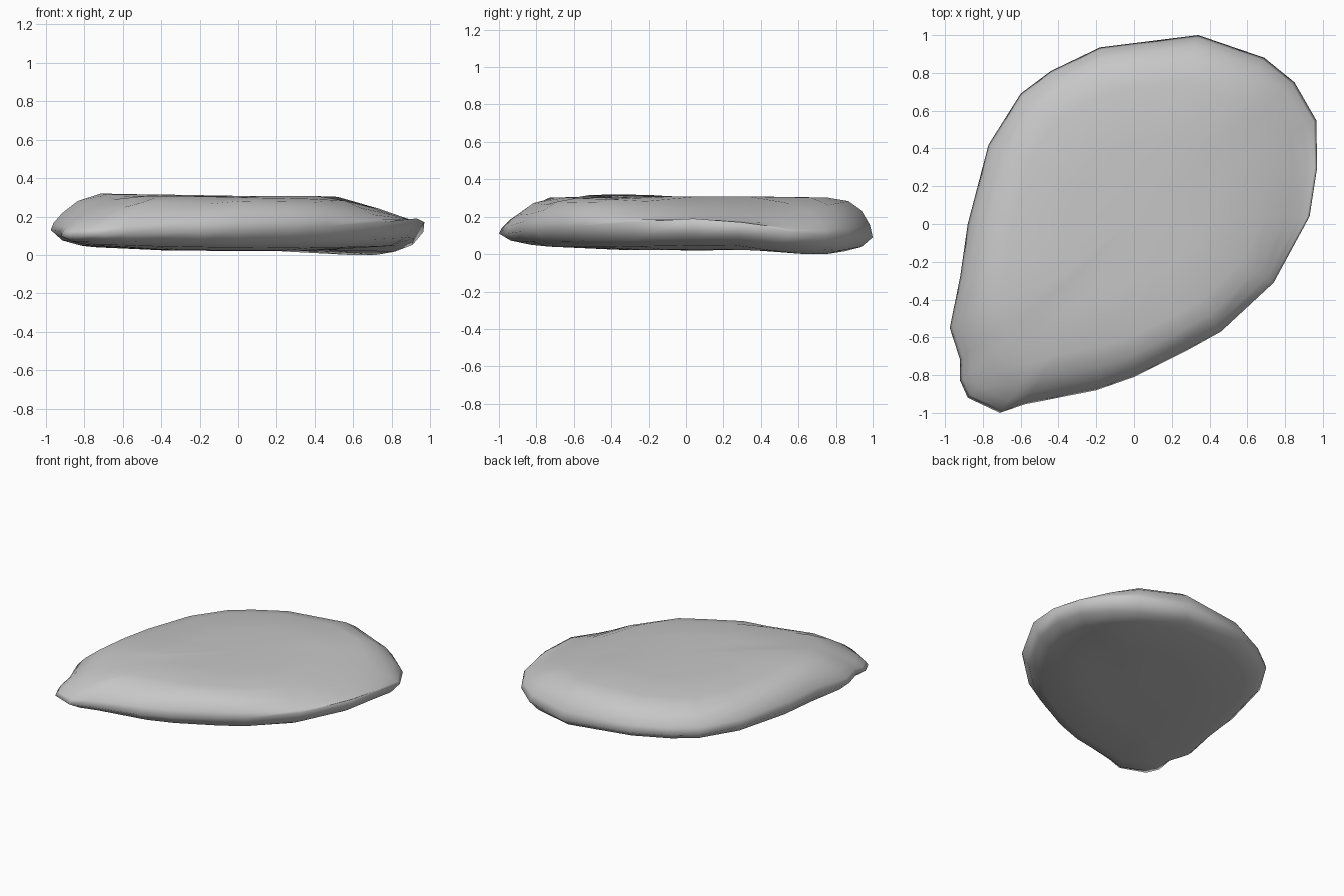
import bpy
import bmesh
from mathutils import Vector

cube = bpy.data.objects.get("Cube")
if cube:
    bpy.data.objects.remove(cube, do_unlink=True)

# Stone colour
stone = bpy.data.materials.new("stone_grey")
stone.use_nodes = True
colour = (0.57, 0.57, 0.57, 1)
stone.diffuse_color = colour
stone.node_tree.nodes["Principled BSDF"].inputs["Base Color"].default_value = colour

# Rim of the stone, anticlockwise, as a teardrop with a blunt tip: x, y, height
outline = [(.97, .3, .17), (.965, .55, .12), (.85, .75, .1), (.69, .88, .09),
           (.34, 1, .09), (-.18, .935, .11), (-.44, .81, .11), (-.6, .69, .11),
           (-.77, .42, .12), (-.88, 0, .12), (-.92, -.28, .13), (-.975, -.55, .13),
           (-.92, -.72, .12), (-.92, -.83, .1), (-.88, -.92, .1), (-.71, -1, .11),
           (-.58, -.955, .11), (-.2, -.88, .12), (0, -.81, .13), (.28, -.67, .14),
           (.46, -.57, .15), (.74, -.31, .17), (.93, .04, .19)]

# Rings from underside to crown: size, and level where -1 is the underside,
# 0 the rim and 1 the crown
rings = [(.45, -1), (.84, -.93), (.94, -.66), (1, 0), (.985, .3),
         (.94, .64), (.86, .89), (.74, .98), (.42, 1)]
middle = Vector((.03, .05))


def top_height(x, y):
    right = .3 * max(0, x - .52)
    front_right = .06 * max(0, .7 * (x - y) - .35)
    back_left = .1 * max(0, .7 * (y - x) - .5)
    tip = .22 * max(0, -x - y - 1.25)
    hump = .02 * max(0, 1 - ((x + .6) ** 2 + (y + .35) ** 2) * 12)
    return .307 - right - front_right - back_left - tip + hump


def bottom_height(x, y):
    rise = .025 * (x * x + y * y)
    heel = max(0, 1 - ((x - .65) ** 2 + (y - .78) ** 2) * 4)
    return .02 + rise - .065 * heel


def place(x, y, rim, level):
    end = top_height(x, y) if level > 0 else bottom_height(x, y)
    return (x, y, max(0, rim + (end - rim) * abs(level)))


# Pebble body
bm = bmesh.new()
loops = []
for size, level in rings:
    loop = []
    for x, y, rim in outline:
        p = middle + (Vector((x, y)) - middle) * size
        loop.append(bm.verts.new(place(p.x, p.y, rim, level)))
    loops.append(loop)

count = len(outline)
for lower, upper in zip(loops, loops[1:]):
    for i in range(count):
        j = (i + 1) % count
        bm.faces.new((lower[i], lower[j], upper[j], upper[i]))

# Close the underside and crown
base = bm.verts.new(place(*middle, 0, -1))
crown = bm.verts.new(place(*middle, 0, 1))
for i in range(count):
    j = (i + 1) % count
    bm.faces.new((base, loops[0][j], loops[0][i]))
    bm.faces.new((crown, loops[-1][i], loops[-1][j]))

# Small chip on the front edge
for v in bm.verts:
    if (v.co.xy - Vector((-.22, -.78))).length < .12 and v.co.z > .2:
        v.co.z -= .02

bmesh.ops.recalc_face_normals(bm, faces=bm.faces)
mesh = bpy.data.meshes.new("flat_stone")
bm.to_mesh(mesh)
bm.free()
mesh.materials.append(stone)
mesh.shade_smooth()
body = bpy.data.objects.new("flat_stone", mesh)
bpy.context.collection.objects.link(body)
